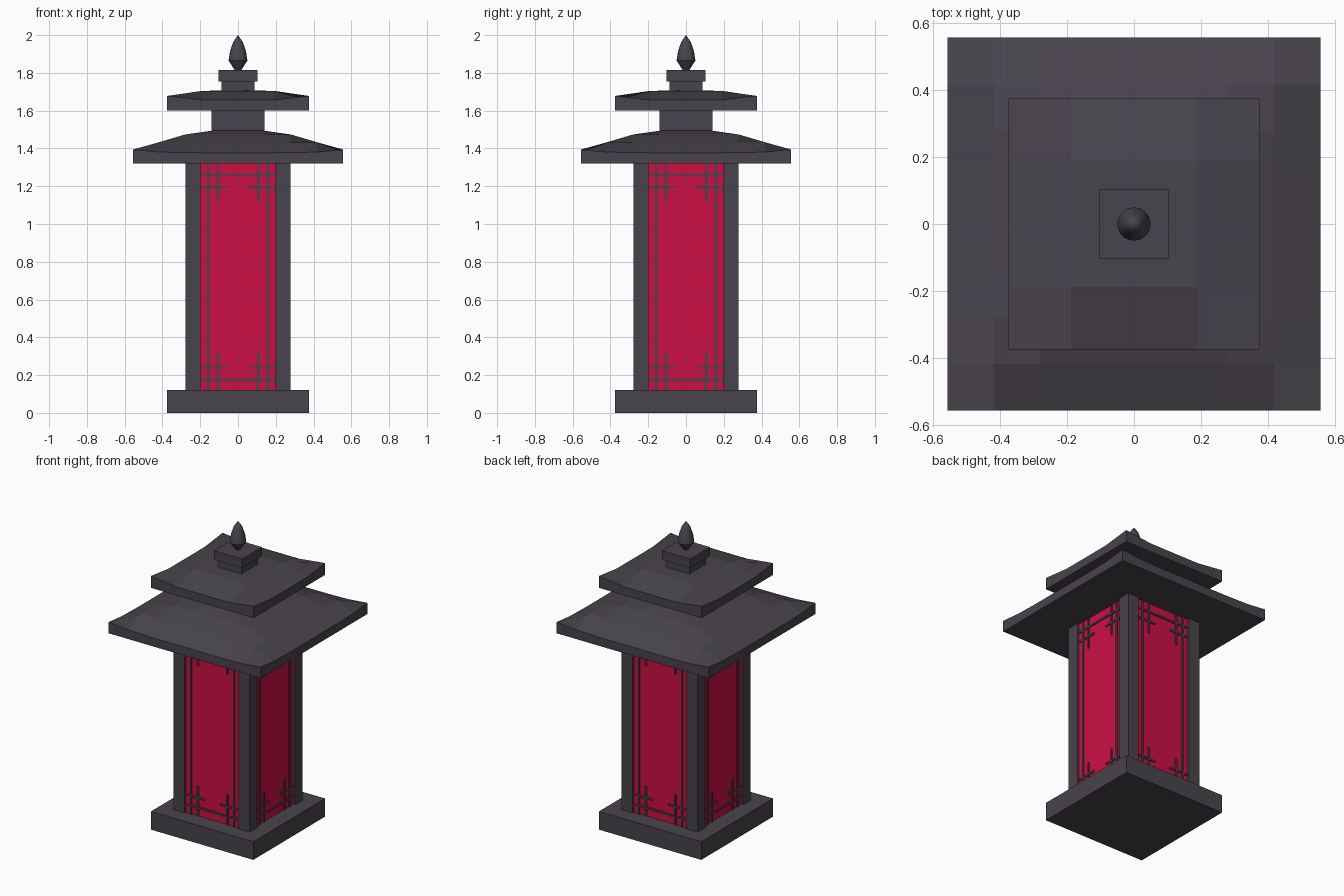
import bpy, bmesh, math

if "Cube" in bpy.data.objects:
    bpy.data.objects.remove(bpy.data.objects["Cube"])


def material(name, color):
    m = bpy.data.materials.new(name)
    m.diffuse_color = color
    m.use_nodes = True
    m.node_tree.nodes["Principled BSDF"].inputs["Base Color"].default_value = m.diffuse_color
    return m


DARK = material("dark_wood", (0.066, 0.057, 0.072, 1))
RED = material("red_paper", (0.6, 0.005, 0.06, 1))


def finish(name, bm, mat):
    bmesh.ops.recalc_face_normals(bm, faces=bm.faces)
    mesh = bpy.data.meshes.new(name)
    bm.to_mesh(mesh)
    bm.free()
    mesh.materials.append(mat)
    obj = bpy.data.objects.new(name, mesh)
    bpy.context.collection.objects.link(obj)
    return obj


def add_box(bm, x0, x1, y0, y1, z0, z1):
    verts = bmesh.ops.create_cube(bm, size=1)["verts"]
    for v in verts:
        v.co = ((x0 + x1) / 2 + v.co.x * (x1 - x0),
                (y0 + y1) / 2 + v.co.y * (y1 - y0),
                (z0 + z1) / 2 + v.co.z * (z1 - z0))


def block(name, half, z0, z1, mat=DARK):
    bm = bmesh.new()
    add_box(bm, -half, half, -half, half, z0, z1)
    return finish(name, bm, mat)


def roof(name, half, segments, z_bottom, profile, lift):
    """Flat underside, curved top; profile lists heights from middle to rim."""
    bm = bmesh.new()
    bmesh.ops.create_grid(bm, x_segments=segments, y_segments=segments, size=half)
    ext = bmesh.ops.extrude_face_region(bm, geom=bm.faces[:], use_keep_orig=True)
    top = {g for g in ext["geom"] if isinstance(g, bmesh.types.BMVert)}
    n = segments // 2
    for v in bm.verts:
        if v in top:
            u, w = abs(v.co.x) / half, abs(v.co.y) / half
            v.co.z = profile[round(max(u, w) * n)] + lift * (u * w) ** 5
        else:
            v.co.z = z_bottom
    return finish(name, bm, DARK)


# Plinth, paper body and stacked roof parts
block("base", 0.375, 0, 0.12)
block("paper_panels", 0.263, 0.12, 1.32, RED)
roof("lower_roof", 0.557, 8, 1.32, (1.5, 1.494, 1.474, 1.432, 1.377), 0.017)
block("lower_neck", 0.14, 1.48, 1.6)
roof("upper_roof", 0.375, 4, 1.6, (1.707, 1.705, 1.656), 0.022)
block("upper_neck", 0.087, 1.69, 1.755)
block("cap", 0.103, 1.755, 1.815)

# Corner posts
for sx, x_name in ((-1, "left"), (1, "right")):
    for sy, y_name in ((-1, "front"), (1, "back")):
        bm = bmesh.new()
        xs = sorted((sx * 0.198, sx * 0.278))
        ys = sorted((sy * 0.198, sy * 0.278))
        add_box(bm, *xs, *ys, 0.12, 1.32)
        finish(f"{y_name}_{x_name}_post", bm, DARK)

# Lattice bars, one set per side
T = 0.006
for i, side in enumerate(("front", "right", "back", "left")):
    bm = bmesh.new()
    y0, y1 = -0.270, -0.258
    for s in (-1, 1):
        add_box(bm, s * 0.157 - T, s * 0.157 + T, y0, y1, 0.12, 1.32)
        for z0, z1 in ((0.12, 0.32), (1.115, 1.32)):
            add_box(bm, s * 0.107 - T, s * 0.107 + T, y0, y1, z0, z1)
        for z in (0.24, 1.195):
            add_box(bm, *sorted((s * 0.057, s * 0.2)), y0, y1, z - T, z + T)
    for z in (0.175, 1.26):
        add_box(bm, -0.2, 0.2, y0, y1, z - T, z + T)
    obj = finish(f"{side}_lattice", bm, DARK)
    obj.rotation_euler.z = i * math.pi / 2

# Turned finial
bm = bmesh.new()
profile = [(0, 1.81), (0.014, 1.81), (0.05, 1.865), (0.042, 1.915),
           (0.025, 1.965), (0, 2.0)]
verts = [bm.verts.new((r, 0, z)) for r, z in profile]
edges = [bm.edges.new(p) for p in zip(verts, verts[1:])]
bmesh.ops.spin(bm, geom=verts + edges, cent=(0, 0, 0), axis=(0, 0, 1),
               angle=2 * math.pi, steps=20, use_duplicate=False)
bmesh.ops.remove_doubles(bm, verts=bm.verts, dist=0.0005)
finial = finish("finial", bm, DARK)
bpy.context.view_layer.objects.active = finial
finial.select_set(True)
bpy.ops.object.shade_smooth_by_angle(angle=math.radians(30))
